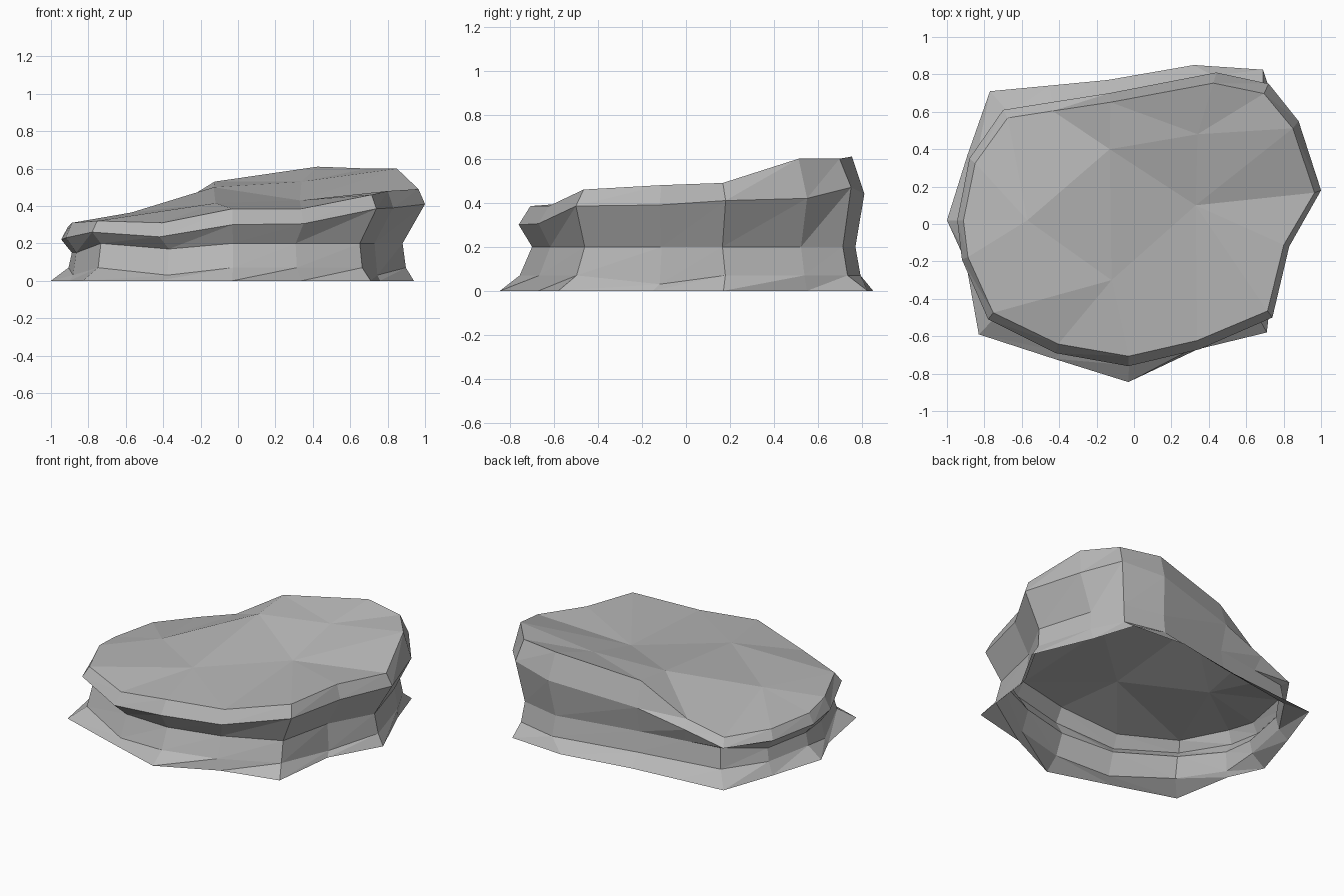
import bpy
from mathutils import Vector
from mathutils.geometry import delaunay_2d_cdt

if "Cube" in bpy.data.objects:
    bpy.data.objects.remove(bpy.data.objects["Cube"])

# Outline stations around the rock: base x, y | bulge x, y, z | rim z
STATIONS = [
    (-.83, -.59, -.78, -.51, .26, .32),
    (-.43, -.72, -.42, -.69, .235, .31),
    (-.03, -.845, -.03, -.76, .30, .385),
    (.34, -.67, .35, -.67, .305, .385),
    (.71, -.58, .74, -.50, .385, .46),
    (.76, -.15, .83, -.12, .39, .48),
    (.94, .17, 1.0, .18, .41, .49),
    (.78, .55, .88, .55, .42, .60),
    (.69, .825, .72, .75, .47, .60),
    (.32, .85, .44, .81, .44, .61),
    (-.14, .77, -.13, .70, .37, .53),
    (-.45, .74, -.45, .65, .29, .34),
    (-.77, .71, -.70, .61, .22, .27),
    (-.89, .37, -.88, .35, .22, .28),
    (-1.0, .02, -.945, .02, .22, .285),
    (-.90, -.20, -.92, -.19, .23, .31),
]
# High and low points on the sloping top
TOP_POINTS = [(-.13, .40, .50), (-.57, .02, .365), (.33, .10, .43),
              (-.12, -.30, .415), (.34, .48, .53)]

# Rings from the ground up: spread foot, toe, narrow waist, bulge, rim
foot, toe, waist, bulge, rim = [], [], [], [], []
for k, (fx, fy, bx, by, bz, rz) in enumerate(STATIONS):
    sx = .94 if (by > .6 or bx < -.7) else .88
    sy = .95 if by > .3 else .92
    wx, wy = bx * sx, by * sy
    foot.append(Vector((fx, fy, 0)))
    toe.append(Vector((wx * 1.02, wy * (1.03 if by > .3 else 1.08),
                       .03 if k in (1, 5, 15) else .07)))
    waist.append(Vector((wx, wy, .15 if bx < -.8 else .17 if k == 1 else .2)))
    bulge.append(Vector((bx, by, bz)))
    rim.append(Vector((bx * .965, by * .93, rz)))

rings = [foot, toe, waist, bulge, rim]
n = len(STATIONS)
verts = [v for ring in rings for v in ring]
faces = []
for r in range(len(rings) - 1):
    for i in range(n):
        j = (i + 1) % n
        a, b, c, d = r * n + i, r * n + j, (r + 1) * n + j, (r + 1) * n + i
        faces += [(a, b, c), (a, c, d)]

# Faceted top surface (underside stays open)
start = (len(rings) - 1) * n
cap = rim + [Vector(p) for p in TOP_POINTS]
verts += cap[n:]
loop = [(i, (i + 1) % n) for i in range(n)]
result = delaunay_2d_cdt([v.to_2d() for v in cap], loop, [], 1, 1e-5)
origin = result[3]
for f in result[2]:
    faces.append([start + origin[i][0] for i in f])

mesh = bpy.data.meshes.new("rock")
mesh.from_pydata(verts, [], faces)
mesh.validate()
mesh.update()
rock = bpy.data.objects.new("rock", mesh)
bpy.context.collection.objects.link(rock)

# Dark grey stone
stone = bpy.data.materials.new("stone")
stone.diffuse_color = (.47, .47, .47, 1)
stone.use_nodes = True
stone.node_tree.nodes["Principled BSDF"].inputs["Base Color"].default_value = stone.diffuse_color
mesh.materials.append(stone)
